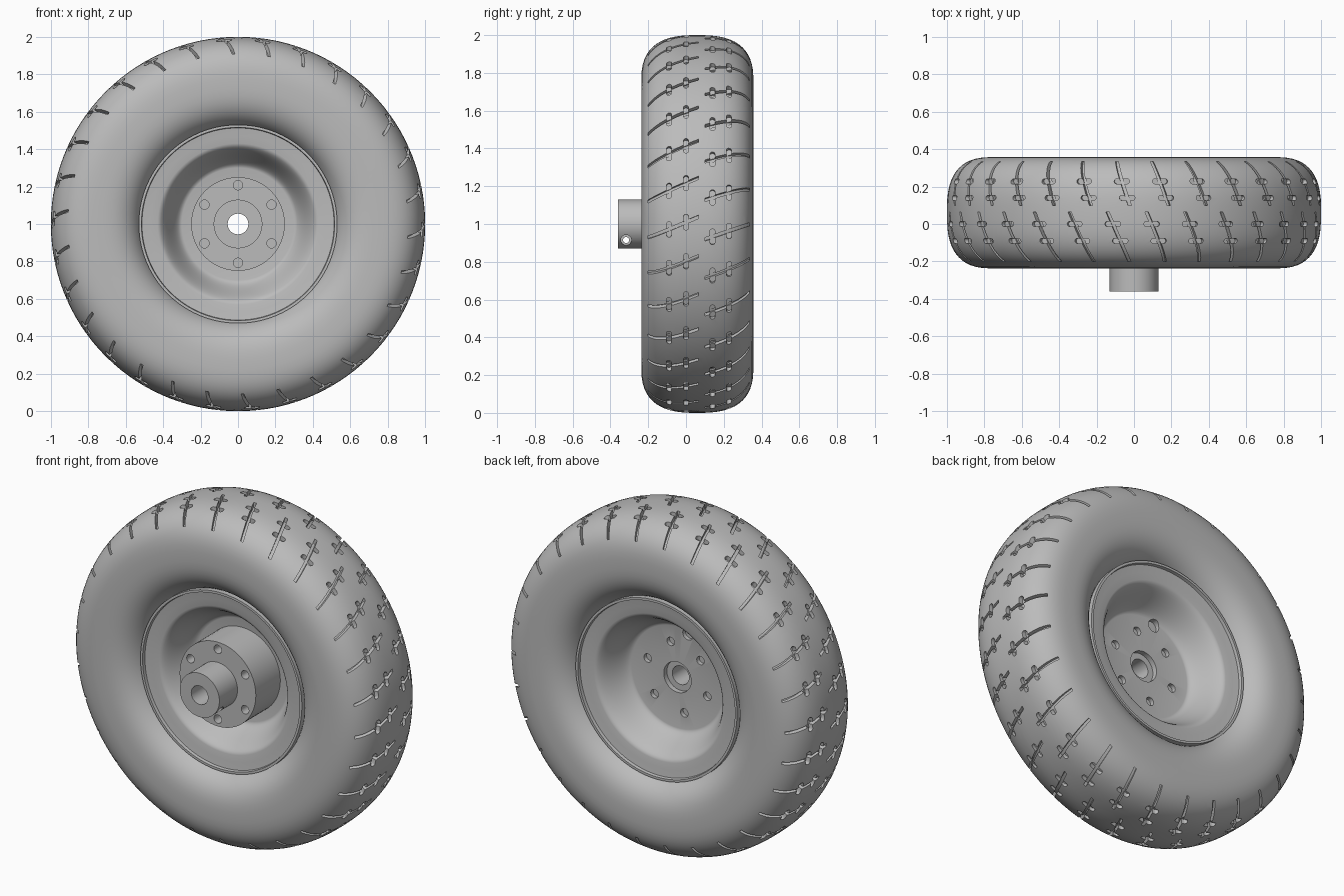
import bpy, bmesh, math
from math import cos, sin, pi, tau

if "Cube" in bpy.data.objects:
    bpy.data.objects.remove(bpy.data.objects["Cube"])

MID = 0.06          # tyre centre plane along the axle
HALF = 0.297        # tyre half width
POWER = 2.7         # squareness of the tyre section
GROOVES = 30

grey = bpy.data.materials.new("plain_grey")
grey.use_nodes = True
grey.diffuse_color = (0.5, 0.5, 0.5, 1)
grey.node_tree.nodes["Principled BSDF"].inputs["Base Color"].default_value = (0.5, 0.5, 0.5, 1)


def polar(r, a, y):
    return (r * cos(a), y, 1 + r * sin(a))


def make(name, bm):
    bmesh.ops.recalc_face_normals(bm, faces=bm.faces)
    mesh = bpy.data.meshes.new(name)
    bm.to_mesh(mesh)
    bm.free()
    mesh.materials.append(grey)
    ob = bpy.data.objects.new(name, mesh)
    bpy.context.collection.objects.link(ob)
    return ob


def loft(bm, rings, closed):
    """Skin a list of closed rings; cap the ends unless it loops."""
    rings = [[bm.verts.new(p) for p in ring] for ring in rings]
    n = len(rings[0])
    for i in range(len(rings) if closed else len(rings) - 1):
        a, b = rings[i], rings[(i + 1) % len(rings)]
        for j in range(n):
            k = (j + 1) % n
            bm.faces.new((a[j], a[k], b[k], b[j]))
    if not closed:
        bm.faces.new(rings[0][::-1])
        bm.faces.new(rings[-1])


def revolve(name, profile, steps):
    bm = bmesh.new()
    loft(bm, [[polar(r, tau * i / steps, y) for r, y in profile] for i in range(steps)], True)
    return make(name, bm)


def rod(bm, start, end, radius, axis, sides=20):
    """Cylinder along x or y; start and end are its end centres."""
    rings = []
    for c in (start, end):
        ring = []
        for i in range(sides):
            u, v = radius * cos(tau * i / sides), radius * sin(tau * i / sides)
            off = (u, 0, v) if axis == "y" else (0, u, v)
            ring.append(tuple(p + q for p, q in zip(c, off)))
        rings.append(ring)
    loft(bm, rings, False)


def area(mesh):
    return sum(p.area for p in mesh.polygons)


def cut(ob, bm):
    """Subtract the cutter, taking the first solver that gives a sound result."""
    bmesh.ops.triangulate(bm, faces=bm.faces)
    cutter = make("cutter", bm)
    cutter.hide_render = True
    mod = ob.modifiers.new("cut", "BOOLEAN")
    mod.operation = "DIFFERENCE"
    mod.object = cutter
    before = ob.data
    for solver in ("MANIFOLD", "EXACT", "FLOAT"):
        mod.solver = solver
        bpy.context.view_layer.update()
        graph = bpy.context.evaluated_depsgraph_get()
        result = bpy.data.meshes.new_from_object(ob.evaluated_get(graph))
        if len(result.polygons) > len(before.polygons) and area(result) > 0.9 * area(before):
            ob.data = result
            break
    ob.modifiers.remove(mod)
    bpy.data.objects.remove(cutter)


def smooth(ob):
    bpy.ops.object.select_all(action="DESELECT")
    ob.select_set(True)
    bpy.context.view_layer.objects.active = ob
    bpy.ops.object.shade_smooth_by_angle(angle=math.radians(32))


def tread_radius(y):
    d = min(abs(y - MID) / HALF, 1)
    return 0.75 + 0.25 * (1 - d ** POWER) ** (1 / POWER)


# Tyre: rounded-square section turned round the axle
def bulge(v):
    return math.copysign(abs(v) ** (2 / POWER), v)


section = [(0.75 + 0.25 * bulge(cos(tau * (i + 0.5) / 56)), MID + HALF * bulge(sin(tau * (i + 0.5) / 56)))
           for i in range(56)]
tyre = revolve("tyre", section, 120)

# Tread: two rows of slanted grooves, each crossed by two short slots
ROWS = [  # y start, y end, angle start, angle end, slot positions
    (0.10, 0.335, 0.023, 0.103, (0.14, 0.228)),
    (0.065, -0.20, -0.067, -0.182, (0.0, -0.09)),
]
grooves, slots = bmesh.new(), bmesh.new()
for g in range(GROOVES):
    base = pi / 2 + tau * g / GROOVES
    for y0, y1, a0, a1, crosses in ROWS:
        rings = []
        for i in range(9):
            t = i / 8
            y, a = y0 + (y1 - y0) * t, base + a0 + (a1 - a0) * t
            r, w = tread_radius(y), 0.009
            rings.append([polar(r - 0.03, a - w, y), polar(r - 0.03, a + w, y),
                          polar(r + 0.04, a + w, y), polar(r + 0.04, a - w, y)])
        loft(grooves, rings, False)
        for y in crosses:
            a = base + a0 + (a1 - a0) * (y - y0) / (y1 - y0)
            r = tread_radius(y)
            outline = []
            for i in range(12):
                q = tau * (i + 0.5) / 12
                side = math.copysign(0.028, cos(q))
                outline.append((a + side + 0.014 * cos(q), y + 0.014 * sin(q)))
            loft(slots, [[polar(r + h, p, s) for p, s in outline] for h in (-0.022, 0.05)], False)
cut(tyre, grooves)
cut(tyre, slots)
smooth(tyre)

# Rim: flat web, curved wall, shoulder and thin lip, the same on both sides
half = [(0.09, 0.02), (0.30, 0.02)]
for i in range(1, 15):
    t = i / 14
    half.append((0.30 + 0.13 * t, 0.02 + 0.17 * t * t * (3 - 2 * t)))
half += [(0.47, 0.194), (0.513, 0.2), (0.516, 0.218), (0.53, 0.218), (0.53, 0.17)]
rim = revolve("rim", [(r, MID + d) for r, d in half] + [(r, MID - d) for r, d in reversed(half)], 96)

bolt_holes = bmesh.new()
for i in range(6):
    a = pi / 2 - 0.22 + tau * i / 6
    rod(bolt_holes, polar(0.205, a, 0.055), polar(0.205, a, 0.12), 0.025, "y")
rod(bolt_holes, (-0.07, 0.056, 1.275), (-0.07, 0.13, 1.275), 0.036, "y")
cut(rim, bolt_holes)
smooth(rim)

# Hub: bolted flange with a narrower bored shaft collar
hub = revolve("hub", [(0.055, 0.05), (0.25, 0.05), (0.25, -0.19),
                      (0.13, -0.19), (0.13, -0.36), (0.055, -0.36)], 64)
bolt_holes = bmesh.new()
for i in range(6):
    a = pi / 2 + tau * i / 6
    rod(bolt_holes, polar(0.207, a, -0.25), polar(0.207, a, -0.06), 0.025, "y")
cut(hub, bolt_holes)

# Cross hole through the collar, widened at one end
pin = bmesh.new()
rod(pin, (-0.2, -0.317, 0.915), (0.2, -0.317, 0.915), 0.016, "x")
cut(hub, pin)
counterbore = bmesh.new()
rod(counterbore, (0.06, -0.317, 0.915), (0.2, -0.317, 0.915), 0.028, "x")
cut(hub, counterbore)
smooth(hub)
